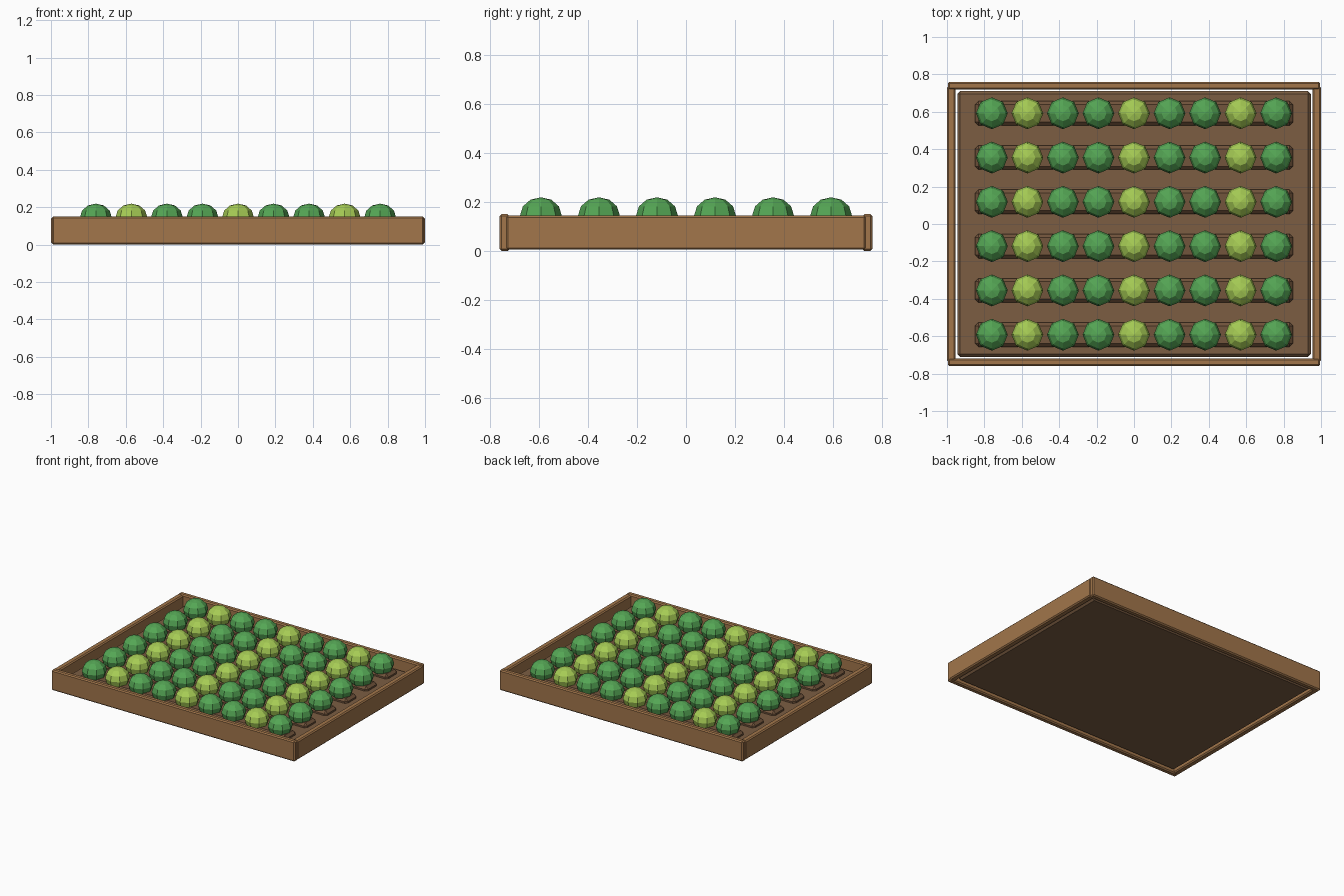
import bpy, bmesh
from mathutils import Matrix, Vector

if "Cube" in bpy.data.objects:
    bpy.data.objects.remove(bpy.data.objects["Cube"])


def material(name, rgb):
    m = bpy.data.materials.new(name)
    m.diffuse_color = (*rgb, 1)
    m.use_nodes = True
    m.node_tree.nodes["Principled BSDF"].inputs["Base Color"].default_value = m.diffuse_color
    return m


wood = material("wood", (0.36, 0.18, 0.07))
soil = material("soil", (0.20, 0.11, 0.055))
mound = material("mound_soil", (0.17, 0.09, 0.045))
dark_green = material("dark_leaf", (0.09, 0.38, 0.09))
light_green = material("light_leaf", (0.38, 0.60, 0.09))


def finish(bm, name, mat):
    mesh = bpy.data.meshes.new(name)
    bm.to_mesh(mesh)
    bm.free()
    mesh.materials.append(mat)
    ob = bpy.data.objects.new(name, mesh)
    bpy.context.collection.objects.link(ob)
    return ob


def box(name, mat, lo, hi, bevel):
    lo, hi = Vector(lo), Vector(hi)
    bm = bmesh.new()
    bmesh.ops.create_cube(bm, size=1)
    bmesh.ops.scale(bm, vec=hi - lo, verts=bm.verts)
    bmesh.ops.translate(bm, vec=(lo + hi) / 2, verts=bm.verts)
    bmesh.ops.bevel(bm, geom=bm.edges[:], offset=bevel, segments=1, affect='EDGES')
    return finish(bm, name, mat)


# Soil bed, leaving a narrow gap to the frame
box("soil_bed", soil, (-0.945, -0.71, 0.01), (0.945, 0.71, 0.08), 0.015)

# Frame boards
for side, s in (("front", -1), ("back", 1)):
    y = sorted((s * 0.72, s * 0.76))
    box(side + "_board", wood, (-0.995, y[0], 0), (0.995, y[1], 0.15), 0.008)
for side, s in (("left", -1), ("right", 1)):
    x = sorted((s * 0.955, s * 1.0))
    box(side + "_board", wood, (x[0], -0.735, 0.005), (x[1], 0.735, 0.145), 0.008)

# Planting rows: a raised mound with nine low-poly cabbages, every third one lighter
for row in range(6):
    y = -0.592 + row * 0.2368
    box(f"mound_{row + 1}", mound, (-0.85, y - 0.065, 0.06), (0.85, y + 0.065, 0.11), 0.018)
    for col in range(9):
        bm = bmesh.new()
        at = Matrix.Translation((-0.76 + col * 0.19, y, 0.145)) @ Matrix.Diagonal((1, 1, 0.87, 1))
        bmesh.ops.create_uvsphere(bm, u_segments=8, v_segments=6, radius=0.085, matrix=at)
        finish(bm, f"plant_{row + 1}_{col + 1}", light_green if col % 3 == 1 else dark_green)
